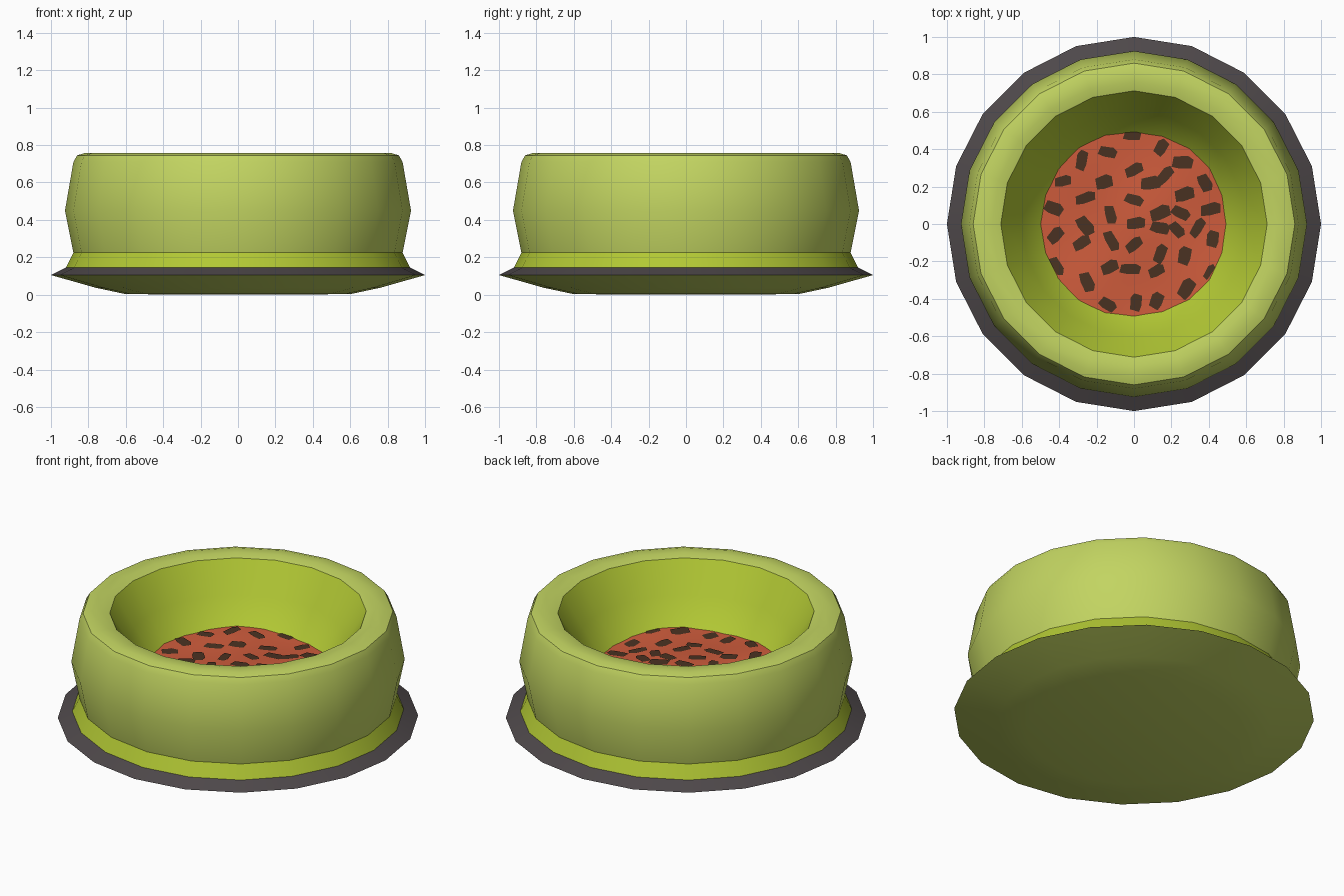
import bpy, bmesh, math, random

if "Cube" in bpy.data.objects:
    bpy.data.objects.remove(bpy.data.objects["Cube"])

SIDES = 20


def srgb(r, g, b):
    f = lambda c: c / 12.92 if c <= 0.04045 else ((c + 0.055) / 1.055) ** 2.4
    return (f(r / 255), f(g / 255), f(b / 255), 1)


def material(name, rgb):
    m = bpy.data.materials.new(name)
    m.diffuse_color = srgb(*rgb)
    m.use_nodes = True
    m.node_tree.nodes["Principled BSDF"].inputs["Base Color"].default_value = m.diffuse_color
    return m


GREEN = material("light green", (194, 212, 97))
LIME = material("lime", (178, 200, 52))
GREY = material("dark grey", (78, 72, 74))
ORANGE = material("orange red", (207, 92, 60))
BROWN = material("dark brown", (74, 50, 34))


def finish(name, bm, mats, angle=None):
    me = bpy.data.meshes.new(name)
    bm.to_mesh(me)
    bm.free()
    ob = bpy.data.objects.new(name, me)
    bpy.context.collection.objects.link(ob)
    for m in mats:
        me.materials.append(m)
    if angle:
        bpy.ops.object.select_all(action='DESELECT')
        bpy.context.view_layer.objects.active = ob
        ob.select_set(True)
        bpy.ops.object.shade_smooth_by_angle(angle=math.radians(angle))
    return ob


def lathe(profile, sides, height=None):
    """Spin (radius, z, material) points; the material belongs to the band after the point."""
    bm = bmesh.new()
    rings = []
    for r, z, _ in profile:
        ring = []
        for i in range(sides if r > 0 else 1):
            a = 2 * math.pi * i / sides
            x, y = r * math.cos(a), r * math.sin(a)
            ring.append(bm.verts.new((x, y, height(x, y) if height else z)))
        rings.append(ring)
    for k in range(len(rings) - 1):
        a, b = rings[k], rings[k + 1]
        for i in range(sides):
            j = (i + 1) % sides
            loop = [a[i % len(a)], a[j % len(a)], b[j % len(b)], b[i % len(b)]]
            f = bm.faces.new(list(dict.fromkeys(loop)))
            f.material_index = profile[k][2]
    return bm


# Bowl: underside, grey foot ring, lime skirt, green wall and rim, lime inside
bowl = [(0, 0, 0), (0.6, 0.003, 0), (0.76, 0.037, 0), (1.0, 0.105, 2), (0.92, 0.145, 1),
        (0.88, 0.225, 0), (0.925, 0.45, 0), (0.88, 0.71, 0), (0.86, 0.745, 0),
        (0.82, 0.757, 0), (0.76, 0.757, 0), (0.712, 0.745, 1), (0.60, 0.57, 1),
        (0.46, 0.36, 1), (0.40, 0.33, 1), (0, 0.33, 1)]
finish("bowl", lathe(bowl, SIDES), [GREEN, LIME, GREY], 35)


# Food: gently uneven disc
def food_z(x, y):
    return 0.415 + 0.010 * math.sin(9 * x + 1) * math.cos(8 * y)


disc = [(r, 0, 0) for r in (0.502, 0.44, 0.37, 0.3, 0.22, 0.14, 0.07, 0)]
finish("food", lathe(disc, 40, food_z), [ORANGE], 60)

# Dark chunks in the food: x, y, direction of the long axis in degrees
chunks = [
    (-.01, .475, 0), (-.14, .385, -10), (.145, .41, 60), (.26, .33, 0), (-.28, .34, 80),
    (0, .29, 30), (-.38, .23, 15), (-.16, .225, 20), (.09, .22, 10), (.165, .26, 50),
    (.38, .22, -60), (.27, .16, 20), (-.26, .14, 20), (-.43, .085, -20), (-.125, .05, -75),
    (0, .13, -15), (.14, .06, 25), (.25, .06, -25), (.41, .08, 15), (-.26, -.01, -50),
    (.01, .005, 10), (.14, -.02, -10), (.23, -.03, -45), (.34, -.02, 60), (.42, -.08, 85),
    (-.42, -.06, 50), (-.28, -.10, 35), (-.12, -.09, -60), (0, -.11, 42), (.14, -.16, 70),
    (.27, -.17, 80), (-.13, -.23, 30), (-.02, -.24, 0), (.12, -.25, 30), (-.25, -.31, -65),
    (-.14, -.43, -30), (.01, -.42, 85), (.12, -.41, 70), (.28, -.345, 60), (-.42, -.23, -60),
    (.41, -.26, 60)]
random.seed(4)
bm = bmesh.new()
for cx, cy, deg in chunks:
    a = math.radians(deg)
    length, width = random.uniform(.046, .060), random.uniform(.026, .036)
    verts = []
    for u, v in ((-1, -.7), (-.3, -1), (.8, -1), (1, .4), (.5, 1), (-.8, .9)):
        u, v = u * length, v * width
        x = cx + u * math.cos(a) - v * math.sin(a)
        y = cy + u * math.sin(a) + v * math.cos(a)
        k = min(1, 0.492 / math.hypot(x, y))     # keep inside the food edge
        verts.append(bm.verts.new((x * k, y * k, food_z(x * k, y * k) + 0.004)))
    bm.faces.new(verts)
finish("food_chunks", bm, [BROWN])
